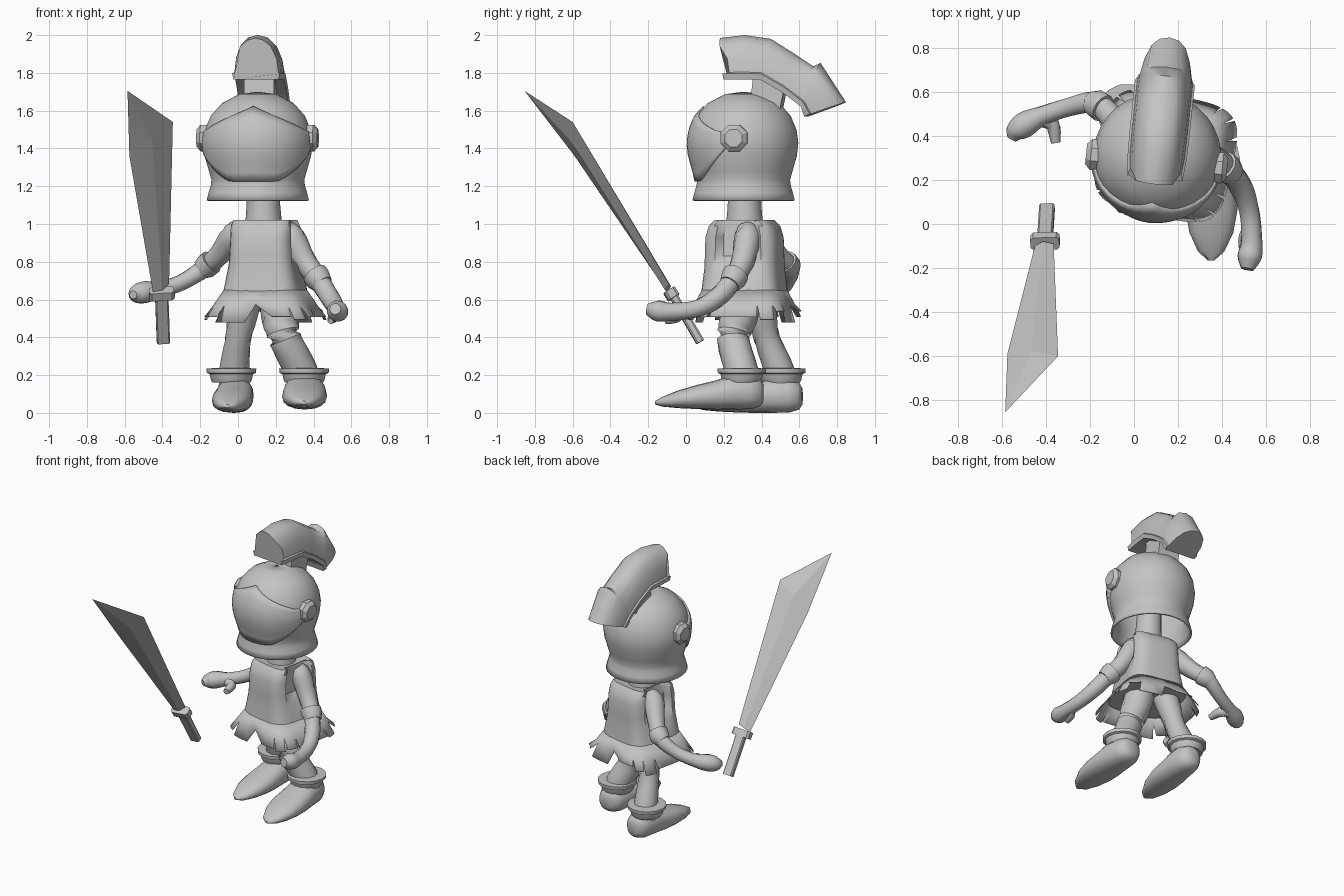
import bpy, bmesh, math, random
from mathutils import Vector

if "Cube" in bpy.data.objects:
    bpy.data.objects.remove(bpy.data.objects["Cube"])

random.seed(4)
GREY = bpy.data.materials.new("stone_grey")
GREY.diffuse_color = (0.55, 0.55, 0.55, 1)
GREY.use_nodes = True
GREY.node_tree.nodes["Principled BSDF"].inputs["Base Color"].default_value = GREY.diffuse_color


def make(name, verts, faces, angle=35, thick=0, offset=-1):
    me = bpy.data.meshes.new(name)
    me.from_pydata([tuple(v) for v in verts], [], faces)
    bm = bmesh.new()
    bm.from_mesh(me)
    bmesh.ops.remove_doubles(bm, verts=bm.verts, dist=1e-5)
    bmesh.ops.recalc_face_normals(bm, faces=bm.faces)
    bm.to_mesh(me)
    bm.free()
    me.materials.append(GREY)
    ob = bpy.data.objects.new(name, me)
    bpy.context.collection.objects.link(ob)
    if thick:
        m = ob.modifiers.new("thickness", 'SOLIDIFY')
        m.thickness, m.offset = thick, offset
    bpy.ops.object.select_all(action='DESELECT')
    ob.select_set(True)
    bpy.context.view_layer.objects.active = ob
    bpy.ops.object.shade_smooth_by_angle(angle=math.radians(angle))
    return ob


def loft(name, rings, caps=True, angle=35, thick=0):
    n = len(rings[0])
    verts = [v for r in rings for v in r]
    faces = [(i * n + j, i * n + (j + 1) % n, (i + 1) * n + (j + 1) % n, (i + 1) * n + j)
             for i in range(len(rings) - 1) for j in range(n)]
    if caps:
        faces += [tuple(range(n)), tuple(range(len(verts) - n, len(verts)))]
    return make(name, verts, faces, angle, thick)


def spline(pts, steps=4):
    p = [Vector(q) for q in pts]
    p = [2 * p[0] - p[1]] + p + [2 * p[-1] - p[-2]]
    out = []
    for a, b, c, d in zip(p, p[1:], p[2:], p[3:]):
        for k in range(steps):
            t = k / steps
            out.append(0.5 * (2 * b + (c - a) * t + (2 * a - 5 * b + 4 * c - d) * t * t
                              + (3 * b - a - 3 * c + d) * t ** 3))
    return out + [p[-2]]


def tube(name, pts, n=12, smooth=True, angle=45):
    """Round limb through points (x, y, z, radius)."""
    p = spline([Vector(q) for q in pts]) if smooth else [Vector(q) for q in pts]
    c = [q.to_3d() for q in p]
    rings = []
    for i, q in enumerate(c):
        d = c[min(i + 1, len(c) - 1)] - c[max(i - 1, 0)]
        rot = Vector((0, 0, 1)).rotation_difference(d.normalized())
        rings.append([q + rot @ Vector((math.cos(a), math.sin(a), 0)) * p[i].w
                      for a in (2 * math.pi * k / n for k in range(n))])
    return loft(name, rings, True, angle)


def squircle(a, rx, ry, e=0.6):
    c, s = math.cos(a), math.sin(a)
    return rx * math.copysign(abs(c) ** e, c), ry * math.copysign(abs(s) ** e, s)


def place(ob, loc, yaw):
    ob.location, ob.rotation_euler = loc, (0, 0, math.radians(yaw))


# ---- helmet: hollow turned dome with flared rim
HEAD, HYAW = (0.105, 0.305, 0), -6
prof = [(.272, 1.125), (.262, 1.165), (.25, 1.205), (.247, 1.235), (.260, 1.28), (.283, 1.36),
        (.291, 1.43), (.281, 1.50), (.25, 1.573), (.19, 1.64), (.10, 1.687), (.004, 1.70)]
N = 32
ang = [2 * math.pi * k / N for k in range(N)]
dome = loft("helmet", [[(r * math.cos(a), r * math.sin(a), z) for a in ang] for r, z in prof],
            False, 35, 0.012)
place(dome, HEAD, HYAW)


def head_r(z):
    for (r0, z0), (r1, z1) in zip(prof, prof[1:]):
        if z0 <= z <= z1:
            return r0 + (r1 - r0) * (z - z0) / (z1 - z0)
    return 0


# ---- visor: raised face plate with peaked brow
v, f, C, R = [], [], 20, 8
for i in range(C + 1):
    u = i / C * 2 - 1
    a = math.radians(78 * u)
    top = 1.625 - 0.135 * min(1, abs(u) * 1.15)
    bot = 1.225 + 0.18 * (max(0, abs(u) - 0.35) / 0.65) ** 1.5
    for j in range(R + 1):
        z = bot + (top - bot) * j / R
        r = head_r(z) + 0.012
        v.append((r * math.sin(a), -r * math.cos(a), z))
for i in range(C):
    for j in range(R):
        k = i * (R + 1) + j
        f.append((k, k + R + 1, k + R + 2, k + 1))
place(make("visor", v, f, 35, 0.02), HEAD, HYAW)

# ---- hinge bolts on both sides of the visor
for side, name in ((-1, "hinge_left"), (1, "hinge_right")):
    rings = [[(side * x, -0.02 + r * math.cos(a), 1.455 + r * math.sin(a))
              for a in (math.pi / 4 * (k + .5) for k in range(8))]
             for x, r in ((.26, .076), (.30, .076), (.322, .05))]
    place(loft(name, rings, True, 20), HEAD, HYAW)

# ---- crest: lofted plume, each station is bottom(y, z), top(y, z), widths
stations = [((.21, 1.765), (.18, 1.985), .12, .04), ((.30, 1.765), (.31, 2.0), .128, .05),
            ((.405, 1.765), (.45, 1.98), .13, .055), ((.52, 1.70), (.57, 1.905), .13, .055),
            ((.625, 1.62), (.675, 1.835), .13, .055), ((.63, 1.60), (.715, 1.852), .13, .055),
            ((.64, 1.57), (.85, 1.645), .115, .045)]
section = [(0, 1), (.14, 1.05), (.17, .97), (.5, .9), (.8, .68), (.95, .3), (1, 0)]
rings = []
for i, ((by, bz), (ty, tz), w, wt) in enumerate(stations):
    half = [(max(w * s, wt if .94 < t < 1 else 0),
             by + (ty - by) * t + (.035 if i == 0 and t in (.17, .5) else 0),
             bz + (tz - bz) * t) for t, s in section]
    rings.append([(x, y - .305, z) for x, y, z in half]
                 + [(-x, y - .305, z) for x, y, z in reversed(half)])
place(loft("crest", rings, True, 40), HEAD, HYAW)
post = [[(x * .08, y, z) for x, y in ((-1, y0), (1, y0), (1, y1), (-1, y1))]
        for z, y0, y1 in ((1.6, .04, .2), (1.80, .06, .24))]
place(loft("crest_post", post), HEAD, HYAW)

# ---- neck
tube("neck", [(.135, .31, .95, .105), (.135, .31, 1.06, .092), (.13, .31, 1.2, .085),
              (.12, .31, 1.34, .08)])

# ---- vest: boxy torso with hollowed armholes
BODY, BYAW = (0.145, 0.310, 0), -12
rings = []
for z, rx, ry in ((.60, .222, .22), (.64, .208, .215), (.78, .18, .20), (.83, .175, .20),
                  (.93, .17, .197), (.99, .17, .178), (1.02, .165, .145), (1.01, .11, .10)):
    ring = []
    for k in range(32):
        x, y = squircle(2 * math.pi * k / 32, rx, ry, .5)
        if abs(y) < .10 and .8 < z and abs(x) > .12:
            x *= .74
        ring.append((x, y, z))
    rings.append(ring)
place(loft("vest", rings, True, 40), BODY, BYAW)

# ---- ragged skirt: square flared band with cut strips of uneven length
v, f, T, S = [], [], 14, 4
for k in range(T):
    drop = random.choice((.48, .495, .51, .54))
    gap = random.uniform(.03, .10)
    b = len(v)
    for z, rx, ry, g in ((.65, .205, .212, 0), (.575, .255, .248, 0), (drop, .305, .278, gap)):
        for j in range(S + 1):
            a = 2 * math.pi * (k + .5) / T + g + (2 * math.pi / T - 1.3 * g) * j / S
            v.append((*squircle(a, rx, ry, .48), z))
    f += [(b + r * (S + 1) + j, b + r * (S + 1) + j + 1, b + (r + 1) * (S + 1) + j + 1,
           b + (r + 1) * (S + 1) + j) for r in range(2) for j in range(S)]
place(make("skirt", v, f, 30, 0.005), BODY, BYAW)

# ---- arms, thumbs and cuffs
tube("front_arm", [(.25, .32, .98, .05), (.285, .325, .93, .07), (.355, .30, .80, .062),
                   (.43, .245, .70, .054), (.49, .16, .605, .052), (.525, .05, .55, .046),
                   (.535, -.08, .535, .048), (.525, -.15, .54, .056), (.515, -.205, .55, .03)])
tube("front_thumb", [(.53, -.02, .53, .03), (.50, -.06, .50, .026), (.49, -.11, .485, .015)], 8)
tube("back_arm", [(.03, .38, .98, .05), (-.02, .40, .94, .07), (-.095, .48, .84, .058),
                  (-.18, .55, .765, .05), (-.30, .53, .69, .043), (-.42, .49, .65, .045),
                  (-.49, .455, .64, .058), (-.535, .42, .63, .05), (-.555, .385, .625, .022)])
tube("back_thumb", [(-.42, .48, .64, .04), (-.37, .45, .63, .034), (-.355, .37, .62, .022)], 8)
tube("front_cuff", [(.405, .265, .735, .07), (.425, .25, .71, .07), (.45, .23, .68, .056)], 12, False)
tube("back_cuff", [(-.14, .525, .80, .066), (-.17, .545, .775, .066), (-.20, .55, .755, .052)], 12, False)

# ---- legs
tube("front_leg", [(.20, .31, .66, .10), (.22, .285, .52, .10), (.25, .25, .39, .088),
                   (.335, .295, .22, .088), (.35, .30, .13, .09)])
tube("back_leg", [(.05, .37, .66, .09), (.025, .40, .52, .08), (.0, .43, .39, .07),
                  (-.02, .495, .22, .08), (-.02, .505, .13, .085)])

# ---- shoes and ankle bands
shoe = [(0, .04, .15, .06), (.03, .075, .18, .035), (.12, .10, .20, .02), (.3, .11, .20, .018),
        (.45, .118, .17, .018), (.6, .118, .15, .02), (.78, .10, .12, .025), (.93, .06, .085, .033),
        (1, .015, .062, .045)]
for name, heel, tip, s, dz, ankle in (
        ("front", Vector((.355, .41, 0)), Vector((.35, -.165, 0)), 1.0, 0, (.35, .295)),
        ("back", Vector((.0, .615, 0)), Vector((-.055, .05, 0)), .9, -.018, (-.035, .505))):
    d = tip - heel
    side = Vector((-d.y, d.x, 0)).normalized()
    rings = []
    for t, w, zt, zb in shoe:
        ring = []
        for k in range(16):
            x, z = squircle(2 * math.pi * k / 16, w * s, (zt - zb) / 2, .85)
            ring.append(heel + d * t + side * x + Vector((0, 0, (zt + zb) / 2 + z + dz)))
        rings.append(ring)
    loft(name + "_shoe", rings, True, 50)
    x, y = ankle
    tube(name + "_ankle_band", [(x, y, z, r) for z, r in
         ((.16, .10), (.175, .108), (.205, .115), (.212, .13), (.235, .132), (.237, .09))],
         14, False, 30)

# ---- sword: faceted blade, guard and grip
tip, cr, cl, br, bl = map(Vector, ((-.585, -.855, 1.705), (-.345, -.60, 1.54), (-.575, -.59, 1.36),
                                   (-.365, -.09, .68), (-.45, -.10, .64)))
axis = Vector((-.06, -.5, .79)).normalized()
wide = (cr - cl).normalized()
nor = axis.cross(wide).normalized()
up, low = (cr + cl) / 2, (br + bl) / 2
v = [tip, cr, br, bl, cl] + [m + nor * h for h in (.02, -.02) for m in (up, low)]
f = []
for m, b in ((5, 6), (7, 8)):
    f += [(0, 1, m), (0, m, 4), (1, 2, b, m), (m, b, 3, 4), (2, 3, b)]
make("blade", v, f, 10)


def bar(name, a, b, w, t):
    a, b = Vector(a), Vector(b)
    ax = (b - a).normalized()
    ref = Vector((1, 0, .12))
    wd = (ref - ax * ax.dot(ref)).normalized()
    n = ax.cross(wd)
    loft(name, [[p + wd * w * i + n * t * j for i, j in
                 ((-1, -.6), (-1, .6), (-.8, 1), (.8, 1), (1, .6), (1, -.6), (.8, -1), (-.8, -1))]
                for p in (a, b)], True, 20)


bar("guard", (-.403, -.065, .61), (-.405, -.09, .65), .066, .033)
bar("grip", (-.395, .075, .375), (-.405, -.085, .65), .035, .022)
